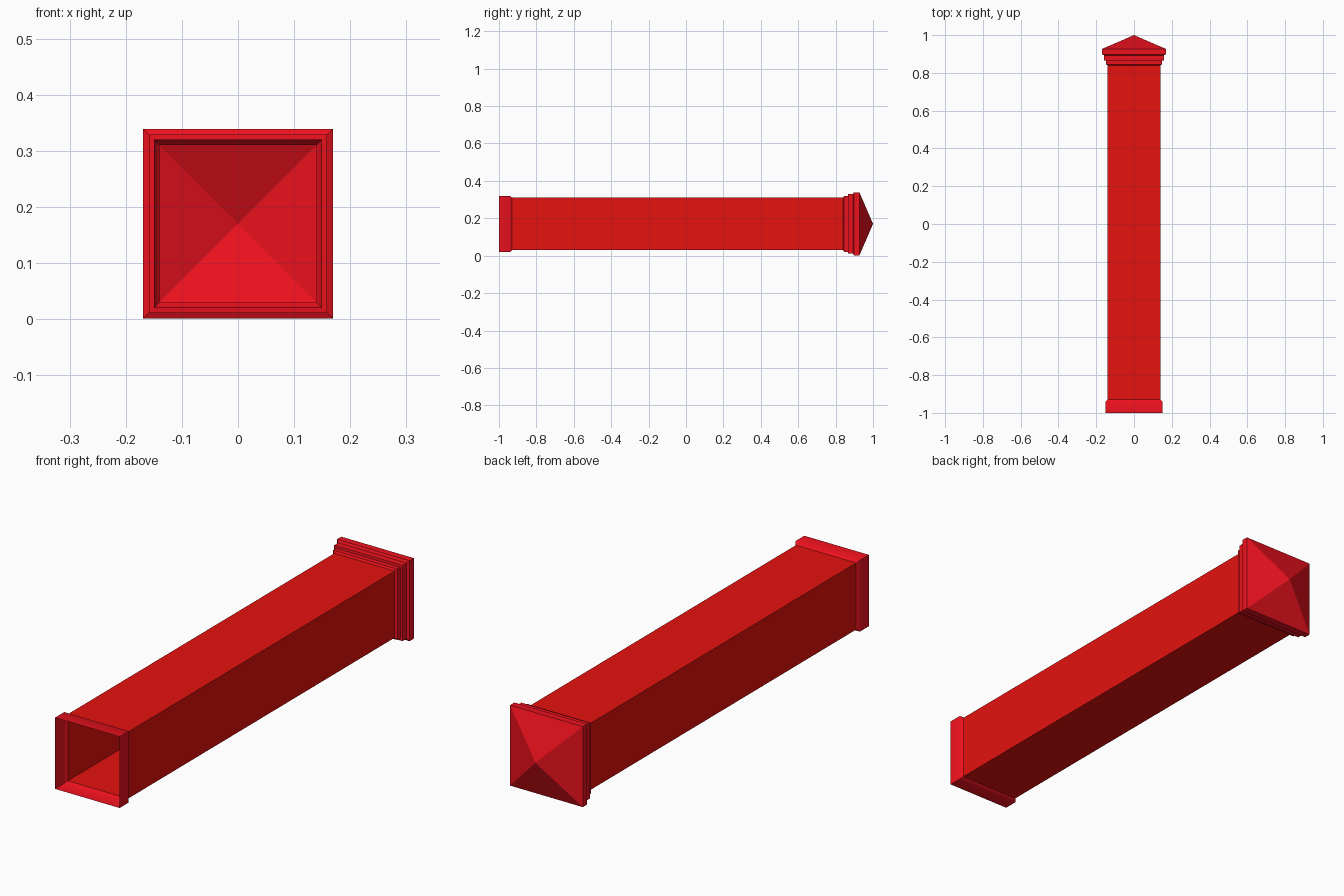
import bpy, bmesh
from math import radians

if "Cube" in bpy.data.objects:
    bpy.data.objects.remove(bpy.data.objects["Cube"])

CENTRE_Z = 0.17


def material(name, color):
    m = bpy.data.materials.new(name)
    m.diffuse_color = color
    m.use_nodes = True
    m.node_tree.nodes["Principled BSDF"].inputs["Base Color"].default_value = m.diffuse_color
    return m


def square_shell(name, profile, mat, smooth=False):
    """Sweep (y, half_width) steps into an open square shell; width 0 makes a point."""
    bm = bmesh.new()
    previous = None
    for y, h in profile:
        corners = [(-1, -1), (1, -1), (1, 1), (-1, 1)] if h else [(0, 0)]
        ring = [bm.verts.new((sx * h, y, CENTRE_Z + sz * h)) for sx, sz in corners]
        if previous:
            for i in range(4):
                j = (i + 1) % 4
                quad = [previous[i], previous[j]]
                quad += [ring[j], ring[i]] if h else ring
                bm.faces.new(quad)
        previous = ring
    mesh = bpy.data.meshes.new(name)
    # faces must point away from the post axis
    f = bm.faces[:][0] if bm.faces else None
    f.normal_update()
    c = f.calc_center_median()
    if f.normal.x * c.x + f.normal.z * (c.z - CENTRE_Z) < 0:
        bmesh.ops.reverse_faces(bm, faces=bm.faces[:])
    bm.to_mesh(mesh)
    bm.free()
    mesh.materials.append(mat)
    obj = bpy.data.objects.new(name, mesh)
    bpy.context.collection.objects.link(obj)
    if smooth:
        # soften the bevel but keep the four corners sharp
        bpy.ops.object.select_all(action='DESELECT')
        obj.select_set(True)
        bpy.context.view_layer.objects.active = obj
        bpy.ops.object.shade_smooth_by_angle(angle=radians(55))
    return obj


shaft_red = material("shaft_red", (0.78, 0.006, 0.0045, 1))
trim_red = material("trim_red", (0.84, 0.0056, 0.013, 1))

# hollow shaft
square_shell("post_shaft", [(-0.93, 0.14), (0.84, 0.14)], shaft_red)

# flared collar at the open end
square_shell("base_collar", [(-1, 0.15), (-0.94, 0.15), (-0.93, 0.14)], trim_red, smooth=True)

# stepped mouldings under the cap
square_shell("cap_moulding", [
    (0.84, 0.14), (0.845, 0.149), (0.861, 0.149),
    (0.865, 0.149), (0.866, 0.159), (0.893, 0.159),
    (0.898, 0.169), (0.927, 0.169)], trim_red)

# pyramid cap
square_shell("cap_pyramid", [(0.927, 0.169), (1, 0)], trim_red)
